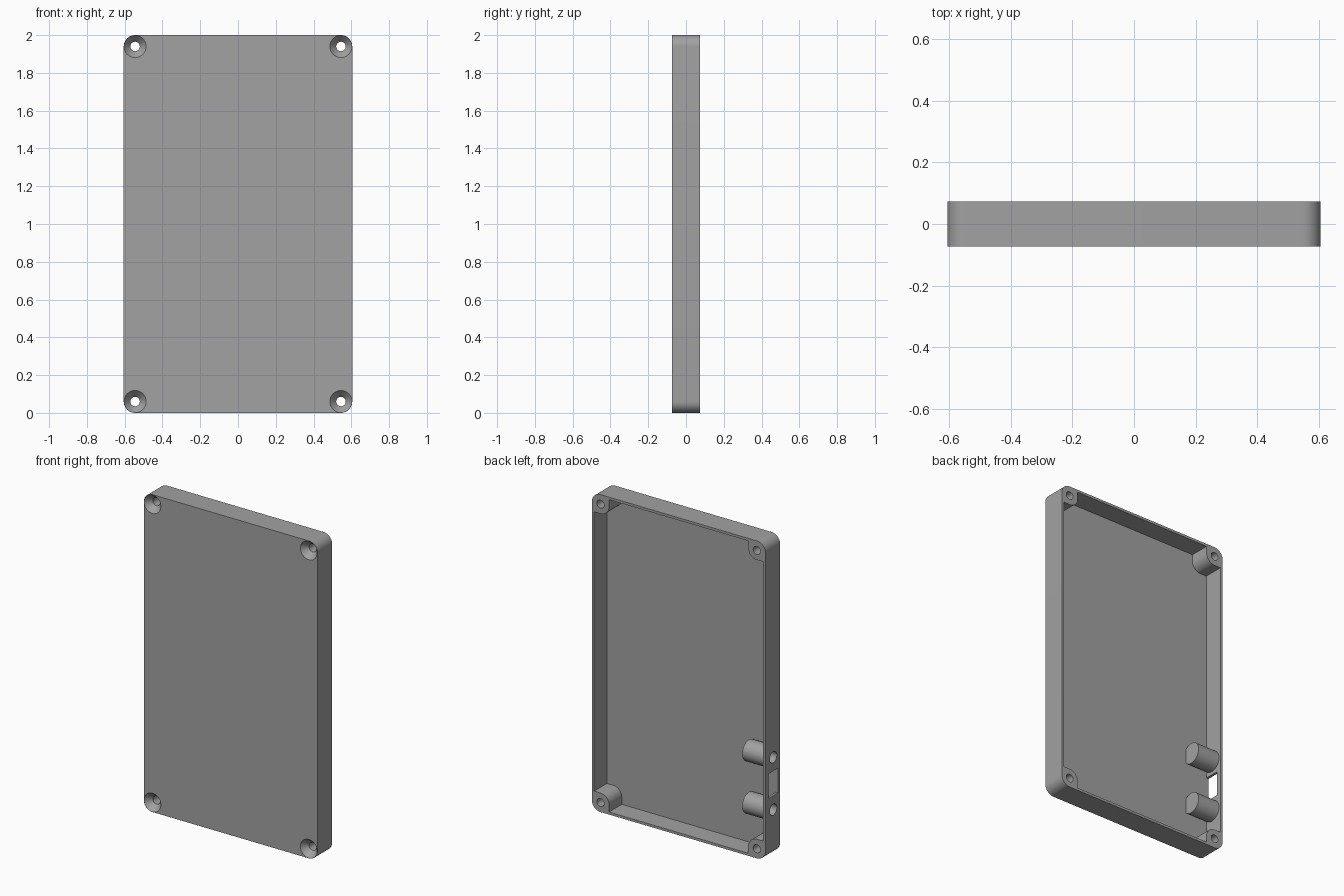
import bpy, bmesh, math
from mathutils import Matrix

if "Cube" in bpy.data.objects:
    bpy.data.objects.remove(bpy.data.objects["Cube"])

W, D, R = 0.605, 0.0735, 0.06        # half width, half depth, corner radius
WALL, FLOOR = 0.016, -0.0535         # wall thickness, inner floor level
SX, SZ = W - R, 1 - R                # screw positions from the centre

grey = bpy.data.materials.new("grey plastic")
grey.diffuse_color = (0.36, 0.36, 0.36, 1)
grey.use_nodes = True
grey.node_tree.nodes["Principled BSDF"].inputs["Base Color"].default_value = grey.diffuse_color


def finish(bm, name):
    bmesh.ops.recalc_face_normals(bm, faces=bm.faces)
    mesh = bpy.data.meshes.new(name)
    bm.to_mesh(mesh)
    bm.free()
    mesh.materials.append(grey)
    ob = bpy.data.objects.new(name, mesh)
    bpy.context.collection.objects.link(ob)
    return ob


def prism(name, outline, y0, y1):
    """Extrude an (x, z) outline along y."""
    bm = bmesh.new()
    face = bm.faces.new([bm.verts.new((x, y0, z + 1)) for x, z in outline])
    ext = bmesh.ops.extrude_face_region(bm, geom=[face])["geom"]
    moved = [v for v in ext if isinstance(v, bmesh.types.BMVert)]
    bmesh.ops.translate(bm, verts=moved, vec=(0, y1 - y0, 0))
    return finish(bm, name)


def cylinder(name, axis, centre, length, r0, r1, segments=48):
    """Cylinder or cone along x or y; r0 is the radius at the lower end."""
    bm = bmesh.new()
    bmesh.ops.create_cone(bm, cap_ends=True, segments=segments, radius1=r0,
                          radius2=r1, depth=length)
    turn = Matrix.Rotation(math.pi / 2, 4, "Y") if axis == "x" else Matrix.Rotation(-math.pi / 2, 4, "X")
    bmesh.ops.transform(bm, matrix=Matrix.Translation(centre) @ turn, verts=bm.verts)
    return finish(bm, name)


def box(name, lo, hi):
    bm = bmesh.new()
    bmesh.ops.create_cube(bm, size=1)
    for v in bm.verts:
        v.co = [(a + b) / 2 + c * (b - a) for a, b, c in zip(lo, hi, v.co)]
    return finish(bm, name)


def combine(target, tool, operation):
    mod = target.modifiers.new(operation.lower(), "BOOLEAN")
    mod.operation, mod.solver, mod.object = operation, "EXACT", tool
    bpy.context.view_layer.objects.active = target
    bpy.ops.object.modifier_apply(modifier=mod.name)
    bpy.data.objects.remove(tool)


def four_corners(quarter):
    """Mirror the outline of the +x +z quarter into a closed loop."""
    flip = quarter[::-1]
    return (quarter + [(-x, z) for x, z in flip]
            + [(-x, -z) for x, z in quarter] + [(x, -z) for x, z in flip])


def arc(start, end, steps=12):
    angles = [math.radians(start + (end - start) * i / steps) for i in range(steps + 1)]
    return [(SX + R * math.cos(a), SZ + R * math.sin(a)) for a in angles]


# Rounded tray, hollowed from the back around the corner screw posts
case = prism("case_shell", four_corners(arc(0, 90)), -D, D)
inner = [(W - WALL, SZ - R)] + arc(270, 180) + [(SX - R, 1 - WALL)]
combine(case, prism("cavity", four_corners(inner), FLOOR, D + 0.1), "DIFFERENCE")

# Two round sockets on the left wall, with blind holes
for z in (0.293, 0.623):
    combine(case, cylinder("socket", "x", (-0.5175, -0.005, z), 0.165, 0.066, 0.066), "UNION")
for z in (0.293, 0.623):
    combine(case, cylinder("socket_hole", "x", (-0.55, -0.005, z), 0.2, 0.035, 0.035), "DIFFERENCE")

# Rectangular port between the sockets
combine(case, box("port", (-0.7, FLOOR + 0.0005, 0.38), (-0.57, 0.042, 0.536)), "DIFFERENCE")

# Countersunk screw holes
for sx in (-SX, SX):
    for z in (1 - SZ, 1 + SZ):
        combine(case, cylinder("screw_hole", "y", (sx, 0, z), 0.4, 0.025, 0.025), "DIFFERENCE")
        combine(case, cylinder("countersink", "y", (sx, -D + 0.0195, z), 0.041, 0.0595, 0.024), "DIFFERENCE")

bpy.ops.object.select_all(action="DESELECT")
case.select_set(True)
bpy.context.view_layer.objects.active = case
bpy.ops.object.shade_smooth_by_angle(angle=math.radians(30))
